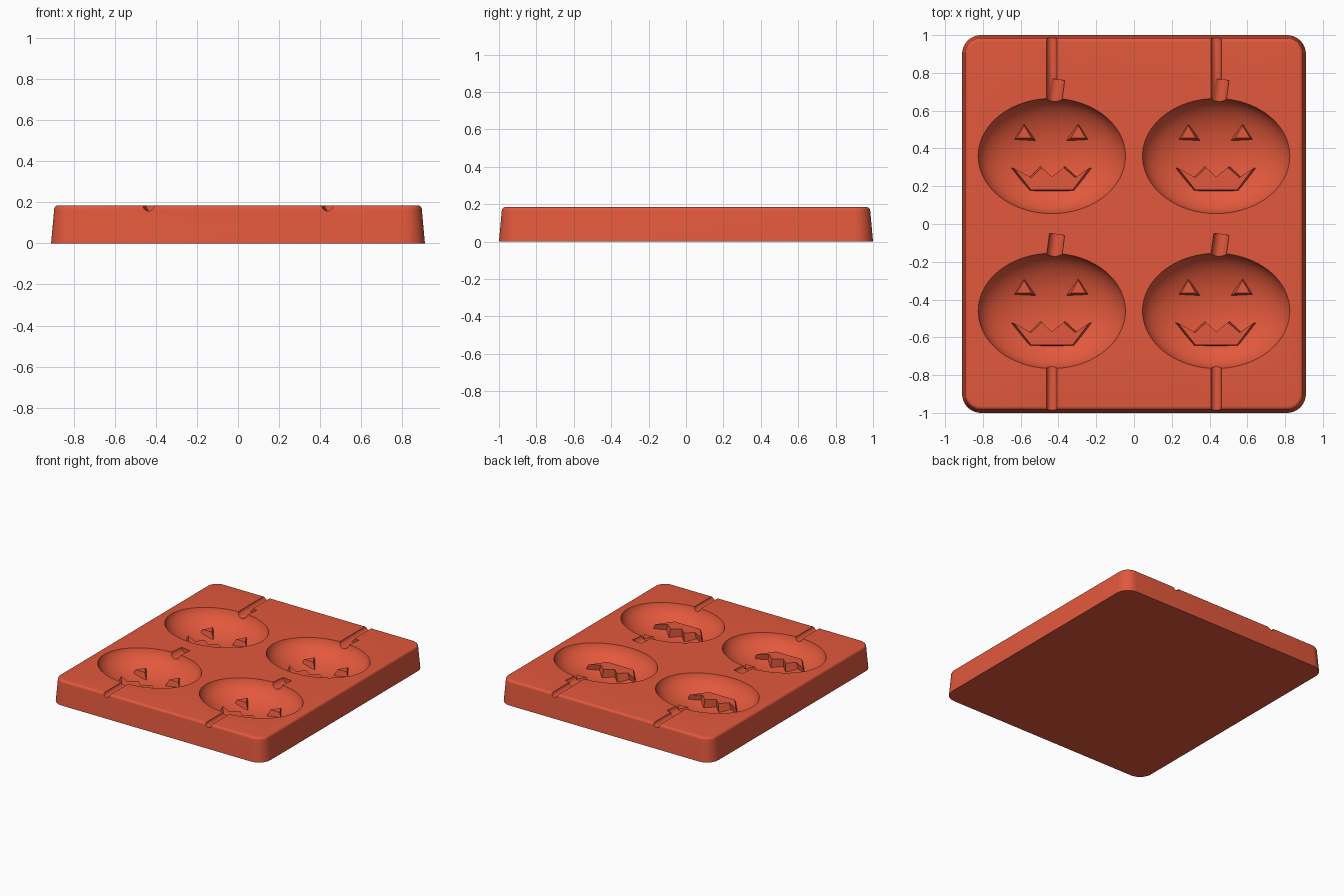
import bpy
import bmesh
import math
from mathutils import Vector

if "Cube" in bpy.data.objects:
    bpy.data.objects.remove(bpy.data.objects["Cube"], do_unlink=True)

TOP = 0.185
CENTRES = [(x, y) for x in (-0.435, 0.435) for y in (0.36, -0.46)]

# Single silicone colour
silicone = bpy.data.materials.new("terracotta_red")
silicone.use_nodes = True
colour = (0.76, 0.098, 0.045, 1)
silicone.diffuse_color = colour
bsdf = silicone.node_tree.nodes["Principled BSDF"]
bsdf.inputs["Base Color"].default_value = colour


def make_object(name, bm):
    bmesh.ops.recalc_face_normals(bm, faces=bm.faces)
    mesh = bpy.data.meshes.new(name)
    bm.to_mesh(mesh)
    bm.free()
    mesh.materials.append(silicone)
    obj = bpy.data.objects.new(name, mesh)
    bpy.context.collection.objects.link(obj)
    return obj


def loft(name, rings):
    """Skin a stack of equal-length rings and cap both ends."""
    bm = bmesh.new()
    loops = [[bm.verts.new(p) for p in ring] for ring in rings]
    n = len(loops[0])
    for a, b in zip(loops, loops[1:]):
        for i in range(n):
            j = (i + 1) % n
            bm.faces.new((a[i], a[j], b[j], b[i]))
    bm.faces.new(loops[0][::-1])
    bm.faces.new(loops[-1])
    return make_object(name, bm)


def rounded_rectangle(half_x, half_y, radius, z, steps=10):
    points = []
    for k, (sx, sy) in enumerate(((1, 1), (-1, 1), (-1, -1), (1, -1))):
        for s in range(steps + 1):
            a = math.pi / 2 * (k + s / steps)
            points.append((sx * (half_x - radius) + radius * math.cos(a),
                           sy * (half_y - radius) + radius * math.sin(a), z))
    return points


def rod(name, start, end, radius):
    """Round cutter running between two points."""
    start, end = Vector(start), Vector(end)
    axis = end - start
    bm = bmesh.new()
    bmesh.ops.create_cone(bm, cap_ends=True, segments=32, radius1=radius,
                          radius2=radius, depth=axis.length)
    turn = axis.to_track_quat("Z", "Y").to_matrix()
    bmesh.ops.rotate(bm, verts=bm.verts, matrix=turn)
    bmesh.ops.translate(bm, verts=bm.verts, vec=(start + end) / 2)
    return make_object(name, bm)


def bowl_cutter(x, y):
    """Ellipsoid whose section at the tray top is the bowl rim."""
    lift, depth = 0.025, 0.16
    rz = depth + lift
    widen = 1 / math.sqrt(1 - (lift / rz) ** 2)
    bm = bmesh.new()
    bmesh.ops.create_uvsphere(bm, u_segments=80, v_segments=48, radius=1)
    bmesh.ops.scale(bm, verts=bm.verts, vec=(0.39 * widen, 0.305 * widen, rz))
    bmesh.ops.translate(bm, verts=bm.verts, vec=(x, y, TOP + lift))
    return make_object("bowl_cutter", bm)


def raised_shape(name, outline, centre, low, high, shrink):
    """Prism with drafted sides rising from the bowl floor."""
    mx = sum(p[0] for p in outline) / len(outline)
    my = sum(p[1] for p in outline) / len(outline)
    rings = []
    for z, k in ((low, 1), (high, shrink)):
        rings.append([(centre[0] + mx + (px - mx) * k,
                       centre[1] + my + (py - my) * k, z) for px, py in outline])
    return loft(name, rings)


# Tray with drafted sides and a rounded top edge
rings = [rounded_rectangle(0.91, 1.0, 0.1, 0)]
edge = 0.02
for i in range(7):
    a = math.pi / 2 * i / 6
    inset = 0.015 + edge * (1 - math.cos(a))
    rings.append(rounded_rectangle(0.91 - inset, 1 - inset, 0.1 - inset,
                                   TOP - edge + edge * math.sin(a)))
tray = loft("mould_tray", rings)

# Bowls, stem recesses and stick channels cut into the tray
cutters = []
for x, y in CENTRES:
    cutters.append(bowl_cutter(x, y))
    cutters.append(rod("stem_cutter", (x + 0.007, y + 0.25, TOP + 0.003),
                       (x + 0.028, y + 0.405, TOP + 0.003), 0.041))
    far = math.copysign(1.1, y)
    near = y + math.copysign(0.27, y)
    cutters.append(rod("stick_cutter", (x, near, TOP), (x, far, TOP), 0.027))

bpy.ops.object.select_all(action="DESELECT")
bpy.context.view_layer.objects.active = tray
tray.select_set(True)
for cutter in cutters:
    cutter.hide_render = True
    cut = tray.modifiers.new("cut", "BOOLEAN")
    cut.operation = "DIFFERENCE"
    cut.solver = "EXACT"
    cut.object = cutter
    bpy.ops.object.modifier_apply(modifier=cut.name)
for cutter in cutters:
    bpy.data.objects.remove(cutter, do_unlink=True)
bpy.ops.object.shade_smooth_by_angle(angle=math.radians(30))

# Raised faces inside the bowls
eye = [(-0.065, 0.08), (0.065, 0.08), (0.0, 0.19)]
mouth = [(-0.227, -0.06), (-0.125, -0.19), (0.125, -0.19), (0.222, -0.06),
         (0.14, -0.115), (0.07, -0.055), (0.0, -0.11), (-0.06, -0.055),
         (-0.125, -0.115)]
for x, y in CENTRES:
    for side, offset in (("right", -0.147), ("left", 0.14)):
        raised_shape(side + "_eye", eye, (x + offset, y), 0.03, 0.085, 0.6)
    raised_shape("mouth", mouth, (x, y), 0.03, 0.095, 0.88)
